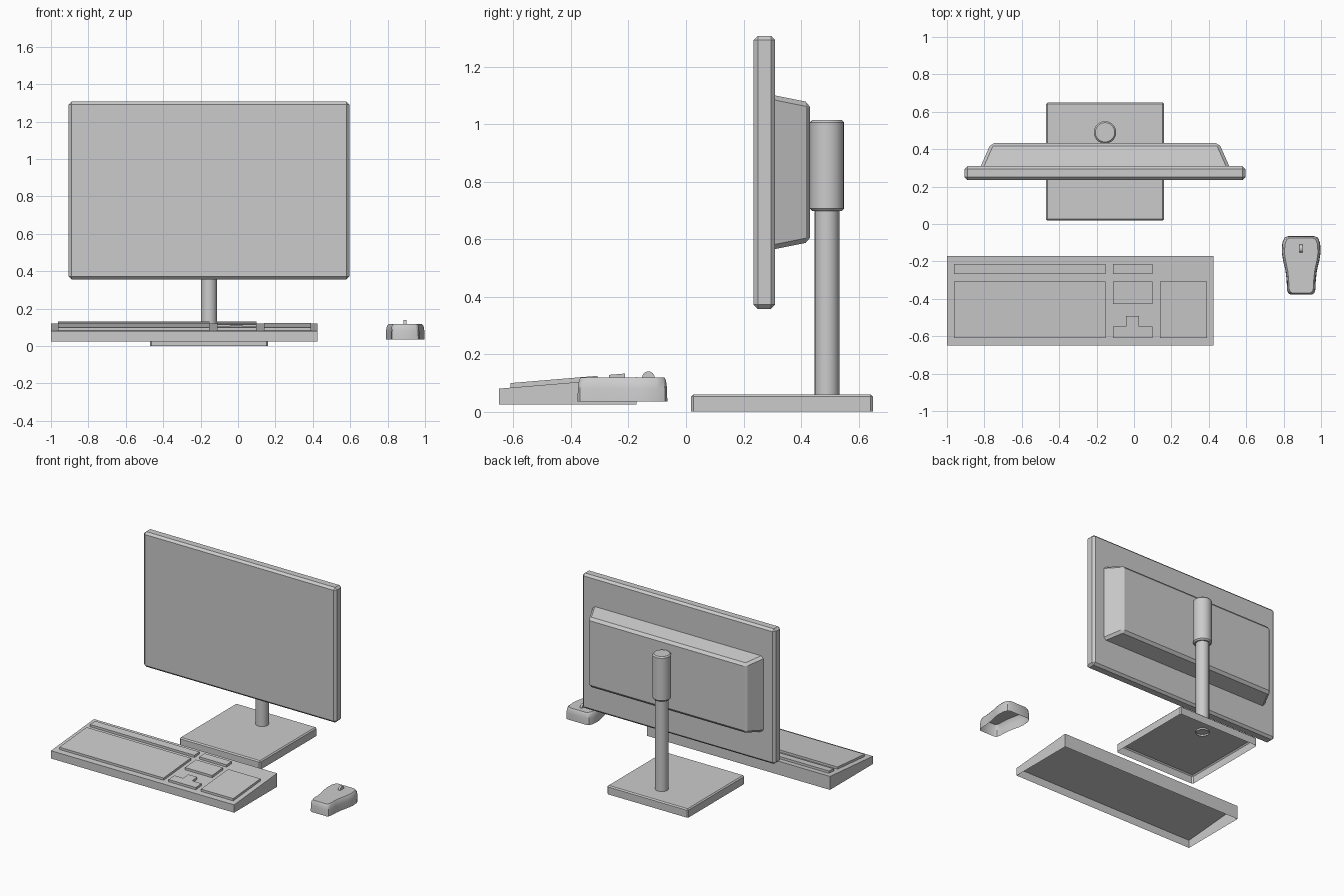
import bpy, bmesh, math

if "Cube" in bpy.data.objects:
    bpy.data.objects.remove(bpy.data.objects["Cube"])

CX = -0.155  # centre line of the monitor


def finish(name, bm, smooth=False):
    bmesh.ops.recalc_face_normals(bm, faces=bm.faces[:])
    me = bpy.data.meshes.new(name)
    bm.to_mesh(me)
    bm.free()
    ob = bpy.data.objects.new(name, me)
    bpy.context.collection.objects.link(ob)
    if smooth:
        bpy.ops.object.select_all(action='DESELECT')
        ob.select_set(True)
        bpy.context.view_layer.objects.active = ob
        bpy.ops.object.shade_smooth_by_angle(angle=math.radians(35))
    return ob


def loft(rings, cap_start=True, cap_end=True, bevel=0.0):
    """Skin equal-length rings of points; bevel every edge that is not open."""
    bm = bmesh.new()
    vs = [[bm.verts.new(p) for p in r] for r in rings]
    n = len(rings[0])
    for a, b in zip(vs, vs[1:]):
        for i in range(n):
            j = (i + 1) % n
            bm.faces.new((a[i], a[j], b[j], b[i]))
    if cap_start:
        bm.faces.new(vs[0][::-1])
    if cap_end:
        bm.faces.new(vs[-1])
    bmesh.ops.recalc_face_normals(bm, faces=bm.faces[:])
    if bevel:
        edges = [e for e in bm.edges if not e.is_boundary]
        bmesh.ops.bevel(bm, geom=edges, offset=bevel, segments=1,
                        profile=0.5, affect='EDGES')
    return bm


def rect_xy(x0, x1, y0, y1, z):
    return [(x0, y0, z), (x1, y0, z), (x1, y1, z), (x0, y1, z)]


def rect_xz(x0, x1, z0, z1, y):
    return [(x0, y, z0), (x1, y, z0), (x1, y, z1), (x0, y, z1)]


def circle(r, z, n=20):
    return [(CX + r * math.cos(2 * math.pi * i / n),
             0.49 + r * math.sin(2 * math.pi * i / n), z) for i in range(n)]


# Monitor panel and tapered rear housing
finish("screen_panel", loft([rect_xz(-0.905, 0.595, 0.357, 1.307, y)
                             for y in (0.235, 0.31)], bevel=0.015))
finish("rear_housing", loft([rect_xz(-0.82, 0.51, 0.565, 1.10, 0.308),
                             rect_xz(-0.765, 0.455, 0.59, 1.075, 0.432)],
                            cap_start=False, bevel=0.016))

# Stand: hollow foot, pole and sleeve
finish("stand_foot", loft([rect_xy(-0.47, 0.16, 0.018, 0.65, z)
                           for z in (0.0, 0.06)], cap_start=False, bevel=0.008))
finish("stand_pole", loft([circle(0.043, 0.048), circle(0.043, 0.71)],
                          cap_start=False, cap_end=False), smooth=True)
finish("stand_sleeve", loft([circle(0.052, 0.698), circle(0.06, 0.707),
                             circle(0.06, 1.005), circle(0.052, 1.014)]), smooth=True)


# Keyboard: hollow wedge with raised key blocks
def slope(y):
    return 0.08 + (y + 0.65) * 0.083


def on_slope(outline, lift):
    return [(x, y, slope(y) + lift) for x, y in outline]


case = [(-1.0, -0.65), (0.425, -0.65), (0.425, -0.172), (-1.0, -0.172)]
finish("keyboard_case", loft([[(x, y, 0.025) for x, y in case],
                              on_slope(case, 0)], cap_start=False))

blocks = {
    "main_keys": (-0.963, -0.152, -0.61, -0.308),
    "function_keys": (-0.963, -0.152, -0.267, -0.213),
    "system_keys": (-0.112, 0.099, -0.267, -0.213),
    "navigation_keys": (-0.112, 0.099, -0.428, -0.308),
    "number_pad": (0.139, 0.39, -0.61, -0.308),
}
outlines = {k: [(a, c), (b, c), (b, d), (a, d)] for k, (a, b, c, d) in blocks.items()}
outlines["arrow_keys"] = [(-0.112, -0.61), (0.099, -0.61), (0.099, -0.548), (0.027, -0.548),
                          (0.027, -0.492), (-0.043, -0.492), (-0.043, -0.548), (-0.112, -0.548)]
for name, o in outlines.items():
    finish(name, loft([on_slope(o, 0), on_slope(o, 0.016)], cap_start=False))

# Mouse: mirrored waisted outline lofted upwards, hollow below
MX, MY = 0.894, -0.22
half = [(0.058, -0.377), (0.070, -0.369), (0.076, -0.35), (0.078, -0.30), (0.084, -0.25),
        (0.098, -0.19), (0.104, -0.15), (0.101, -0.10), (0.089, -0.073), (0.070, -0.065)]
full = half + [(-w, y) for w, y in reversed(half)]


def mouse_ring(sx, sy, z):
    return [(MX + w * sx, MY + (y - MY) * sy, z) for w, y in full]


finish("mouse_body", loft([mouse_ring(1, 1, 0.036), mouse_ring(0.99, 0.995, 0.08),
                           mouse_ring(0.94, 0.97, 0.108), mouse_ring(0.86, 0.94, 0.118)],
                          cap_start=False), smooth=True)

# Scroll wheel
wheel = [[(MX + dx, -0.131 + 0.022 * math.cos(i * math.pi / 8),
           0.118 + 0.022 * math.sin(i * math.pi / 8)) for i in range(16)]
         for dx in (-0.008, 0.008)]
finish("scroll_wheel", loft(wheel), smooth=True)
